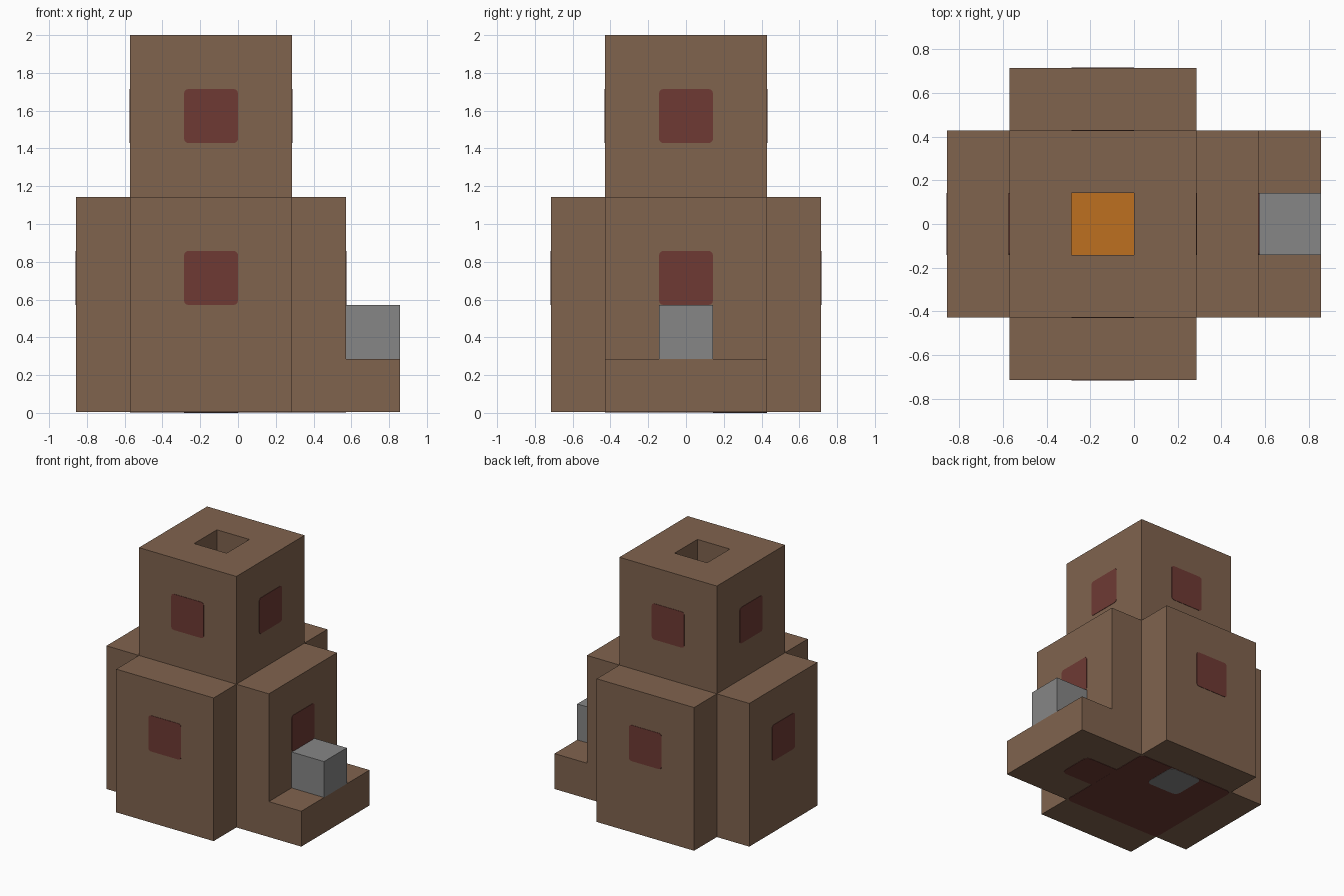
import bpy
import bmesh
from math import pi
from mathutils import Matrix, Vector

cube = bpy.data.objects.get("Cube")
if cube:
    bpy.data.objects.remove(cube, do_unlink=True)

U = 2 / 7          # one block of the building grid
SKIN = 0.003       # how far painted plates stand proud


def material(name, rgb):
    mat = bpy.data.materials.new(name)
    mat.use_nodes = True
    mat.diffuse_color = (*rgb, 1)
    mat.node_tree.nodes["Principled BSDF"].inputs["Base Color"].default_value = (*rgb, 1)
    return mat


BROWN = material("brown brick", (0.216, 0.125, 0.076))
RED = material("dark red", (0.156, 0.042, 0.034))
GREY = material("grey stone", (0.238, 0.238, 0.238))
ORANGE = material("glowing orange", (0.515, 0.162, 0.014))


def finish(name, bm, *mats):
    mesh = bpy.data.meshes.new(name)
    bm.normal_update()
    bm.to_mesh(mesh)
    bm.free()
    for mat in mats:
        mesh.materials.append(mat)
    obj = bpy.data.objects.new(name, mesh)
    bpy.context.collection.objects.link(obj)
    return obj


def box_mesh(low, high):
    low, high = Vector(low), Vector(high)
    bm = bmesh.new()
    bmesh.ops.create_cube(bm, size=1, matrix=Matrix.Translation((low + high) / 2)
                          @ Matrix.Diagonal((*(high - low), 1)))
    return bm


def box(name, low, high, mat):
    """Box given in grid blocks."""
    return finish(name, box_mesh(Vector(low) * U, Vector(high) * U), mat)


def plate(name, width, height, place, mat, radius=0.022):
    """Thin rounded plate, its outer side facing local +z."""
    bm = box_mesh((-width / 2, -height / 2, -SKIN), (width / 2, height / 2, SKIN))
    corners = [e for e in bm.edges if abs(e.verts[0].co.z - e.verts[1].co.z) > SKIN]
    bmesh.ops.bevel(bm, geom=corners, offset=radius, segments=3, profile=0.5, affect='EDGES')
    bm.transform(place)
    return finish(name, bm, mat)


BASE = 0.015       # walls start just above the painted underside
CX = -0.5          # centre of the column along x

# Central column with an open shaft and a glowing floor at its bottom
bm = box_mesh((-2 * U, -1.5 * U, BASE * U), (U, 1.5 * U, 7 * U))
top = max(bm.faces, key=lambda f: f.calc_center_median().z)
bmesh.ops.inset_region(bm, faces=[top], thickness=U, use_even_offset=True)
shaft = bmesh.ops.extrude_discrete_faces(bm, faces=[top])["faces"][0]
bmesh.ops.translate(bm, verts=shaft.verts, vec=(0, 0, -2 * U))
shaft.material_index = 1
finish("central_column", bm, BROWN, ORANGE)

# Four lower wings around the column
box("front_wing", (-2, -2.5, BASE), (1, -1.5, 4), BROWN)
box("back_wing", (-2, 1.5, BASE), (1, 2.5, 4), BROWN)
box("right_wing", (-3, -1.5, BASE), (-2, 1.5, 4), BROWN)
box("left_wing", (1, -1.5, BASE), (2, 1.5, 4), BROWN)

# Step with a stone block
box("step", (2, -1.5, BASE), (3, 1.5, 1), BROWN)
box("stone_block", (2, -0.5, 1), (3, 0.5, 2), GREY)

# Red windows on every side, on both storeys
for storey, z, reach in (("lower", 2.5, 2.5), ("upper", 5.5, 1.5)):
    for i, side in enumerate(("front", "left", "back", "right")):
        place = (Matrix.Translation((CX * U, 0, z * U)) @ Matrix.Rotation(i * pi / 2, 4, 'Z')
                 @ Matrix.Translation((0, -reach * U, 0)) @ Matrix.Rotation(pi / 2, 4, 'X'))
        plate(f"{storey}_{side}_window", U, U, place, RED)

# Painted underside: red floor, a channel towards the step, and a stone tile
for name, x, y, width, depth, z, mat in (
        ("red_floor", CX, 0, 3, 3, 0.0045, RED),
        ("red_channel", 1.4, 0, 1.2, 1, 0.005, RED),
        ("stone_tile", CX, 1, 1, 1, SKIN, GREY)):
    place = Matrix.Translation((x * U, y * U, z)) @ Matrix.Rotation(pi, 4, 'X')
    plate(name, width * U, depth * U, place, mat, 0.04)
